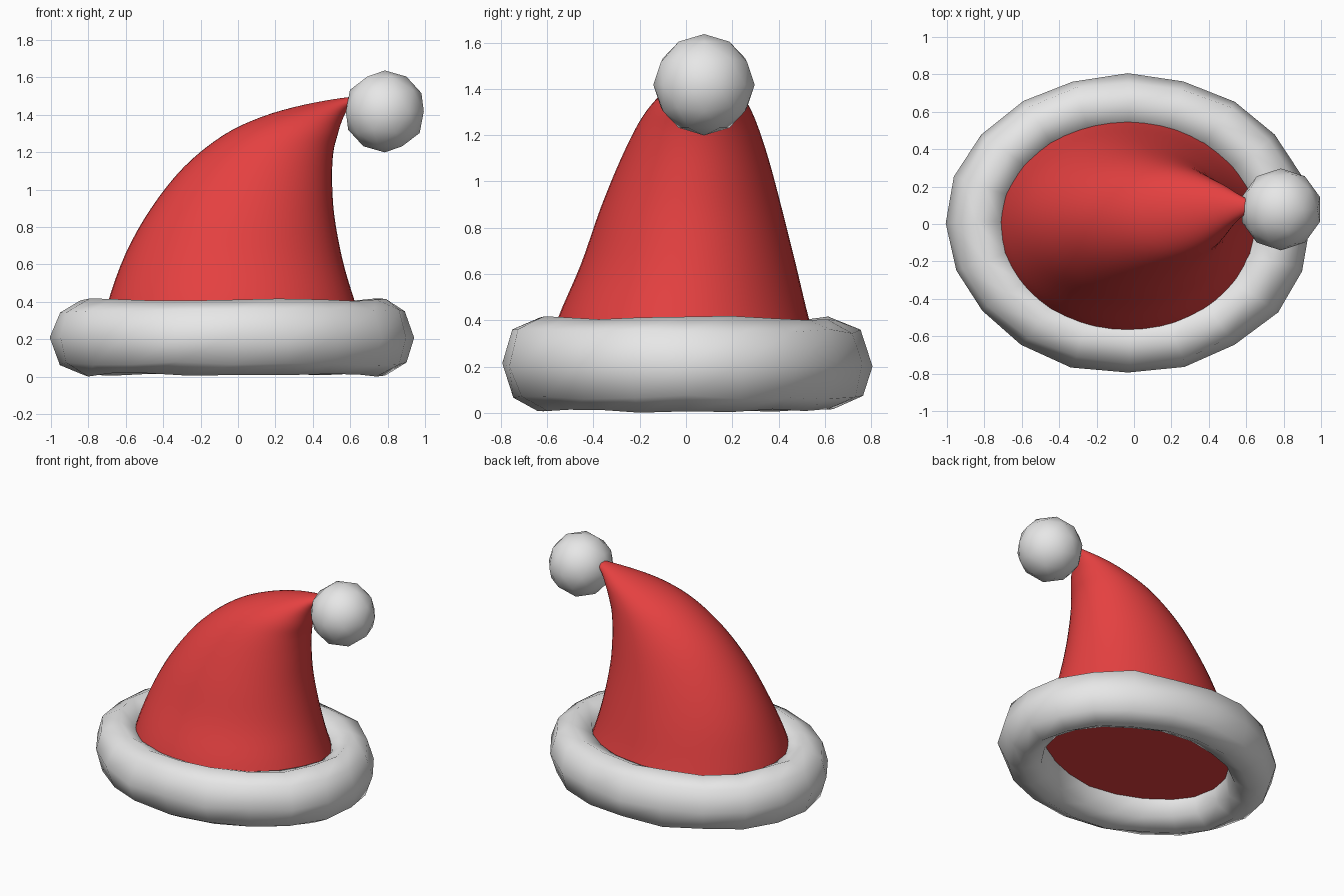
import bpy, bmesh, math, random
from mathutils import Vector

if "Cube" in bpy.data.objects:
    bpy.data.objects.remove(bpy.data.objects["Cube"])

random.seed(4)


def material(name, rgb):
    m = bpy.data.materials.new(name)
    m.diffuse_color = (*rgb, 1)
    m.use_nodes = True
    m.node_tree.nodes["Principled BSDF"].inputs["Base Color"].default_value = m.diffuse_color
    return m


red = material("red felt", (0.78, 0.052, 0.052))
white = material("white fur", (0.8, 0.8, 0.8))


def make_object(name, bm, mat, angle):
    bmesh.ops.recalc_face_normals(bm, faces=bm.faces)
    me = bpy.data.meshes.new(name)
    bm.to_mesh(me)
    bm.free()
    me.materials.append(mat)
    ob = bpy.data.objects.new(name, me)
    bpy.context.collection.objects.link(ob)
    bpy.ops.object.select_all(action='DESELECT')
    ob.select_set(True)
    bpy.context.view_layer.objects.active = ob
    bpy.ops.object.shade_smooth_by_angle(angle=math.radians(angle))
    return ob


def bridge(bm, a, b):
    n = len(a)
    for i in range(n):
        j = (i + 1) % n
        bm.faces.new((a[i], a[j], b[j], b[i]))


# Hat cone: tilted elliptical sections (left x, left z, right x, right z, centre y, half width)
rows = [
    (-0.745, 0.18, 0.70, 0.18, -0.012, 0.61),
    (-0.695, 0.40, 0.625, 0.40, -0.012, 0.545),
    (-0.60, 0.66, 0.56, 0.62, 0.01, 0.465),
    (-0.465, 0.90, 0.515, 0.86, 0.022, 0.393),
    (-0.29, 1.12, 0.503, 1.06, 0.037, 0.322),
    (-0.08, 1.29, 0.51, 1.20, 0.05, 0.258),
    (0.13, 1.39, 0.532, 1.29, 0.062, 0.20),
    (0.36, 1.455, 0.555, 1.365, 0.08, 0.13),
    (0.60, 1.495, 0.59, 1.43, 0.095, 0.045),
    (0.67, 1.485, 0.65, 1.44, 0.095, 0.02),
]


def smooth_rows(rows, steps):
    """Catmull-Rom interpolation between the sections."""
    out = []
    for k in range(len(rows) - 1):
        p0, p1 = rows[max(k - 1, 0)], rows[k]
        p2, p3 = rows[k + 1], rows[min(k + 2, len(rows) - 1)]
        for s in range(steps):
            t = s / steps
            out.append([0.5 * (2 * b + (c - a) * t + (2 * a - 5 * b + 4 * c - d) * t * t
                               + (3 * b - a - 3 * c + d) * t ** 3)
                        for a, b, c, d in zip(p0, p1, p2, p3)])
    return out + [list(rows[-1])]


bm = bmesh.new()
N = 48
rings = []
for lx, lz, rx, rz, cy, w in smooth_rows(rows, 4):
    ring = []
    for i in range(N):
        a = 2 * math.pi * i / N
        f = 0.5 + 0.5 * math.cos(a)
        ring.append(bm.verts.new((lx + (rx - lx) * f, cy + w * math.sin(a), lz + (rz - lz) * f)))
    rings.append(ring)
for a, b in zip(rings, rings[1:]):
    bridge(bm, a, b)
bm.faces.new(rings[0])
bm.faces.new(rings[-1])
make_object("hat_cone", bm, red, 50)

# Fur brim: slightly lumpy oval ring
bm = bmesh.new()
MAJOR, MINOR = 20, 8
rings = []
for i in range(MAJOR):
    a = 2 * math.pi * i / MAJOR
    ring = []
    for j in range(MINOR):
        b = 2 * math.pi * j / MINOR
        t = 0.165 * math.cos(b)
        jit = Vector([random.uniform(-0.01, 0.01) for _ in range(3)])
        ring.append(bm.verts.new(Vector((-0.028 + (0.81 + t) * math.cos(a),
                                         0.003 + (0.64 + t) * math.sin(a),
                                         0.21 + 0.2 * math.sin(b))) + jit))
    rings.append(ring)
for i in range(MAJOR):
    bridge(bm, rings[i], rings[(i + 1) % MAJOR])
make_object("fur_brim", bm, white, 80)

# Pompom at the tip
bm = bmesh.new()
bmesh.ops.create_icosphere(bm, subdivisions=2, radius=0.219)
bmesh.ops.translate(bm, verts=bm.verts, vec=(0.785, 0.078, 1.418))
make_object("pompom", bm, white, 80)
